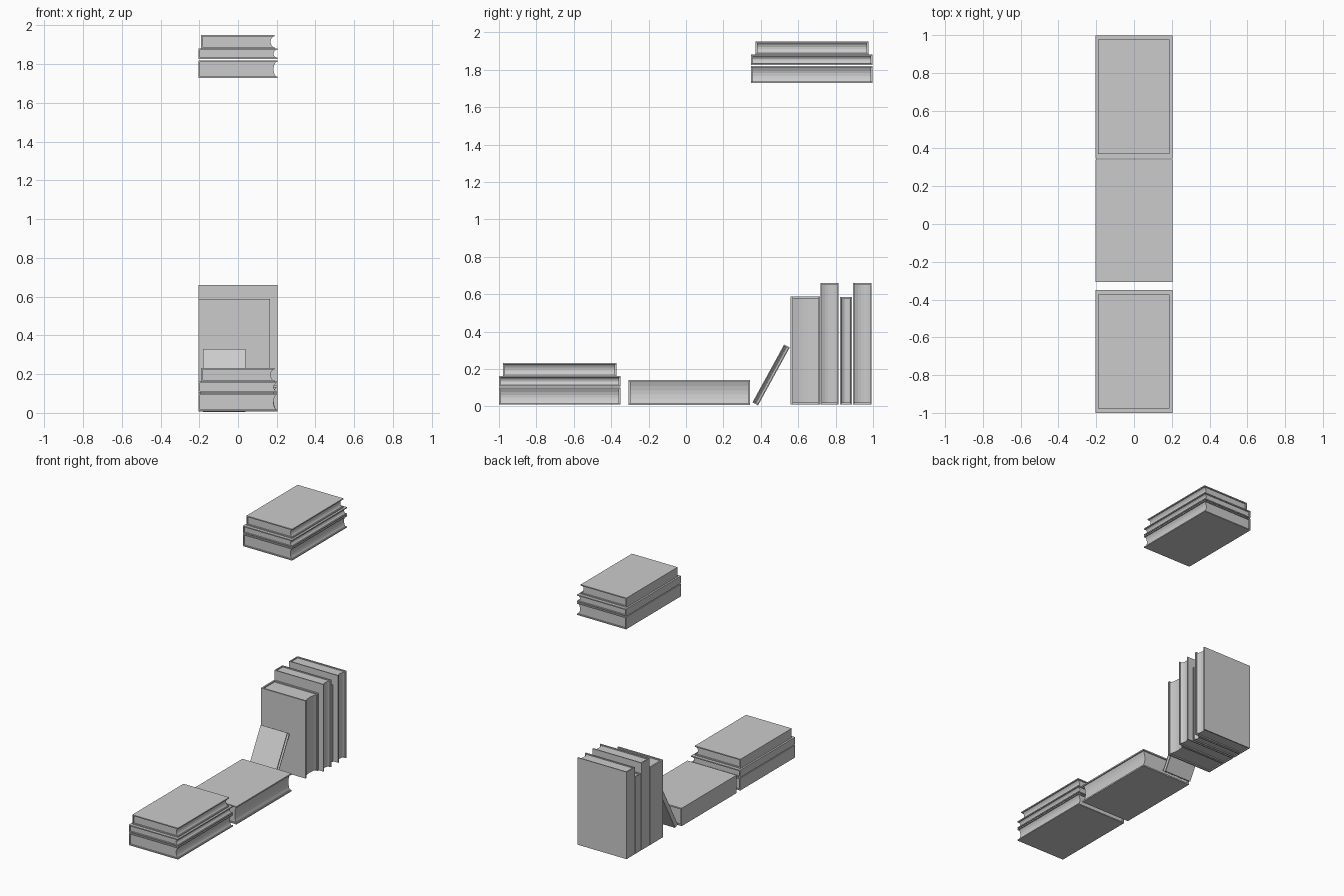
import bpy, bmesh, math
from mathutils import Matrix

if "Cube" in bpy.data.objects:
    bpy.data.objects.remove(bpy.data.objects["Cube"])


def prism(bm, profile, length):
    """Extrude an (x, z) profile along y, centred on the origin."""
    face = bm.faces.new([bm.verts.new((x, -length / 2, z)) for x, z in profile])
    out = bmesh.ops.extrude_face_region(bm, geom=[face])
    verts = [v for v in out["geom"] if isinstance(v, bmesh.types.BMVert)]
    bmesh.ops.translate(bm, verts=verts, vec=(0, length, 0))


def book(name, x0, x1, length, thick, y, z, tilt=0.0, cover=0.008, inset=0.008):
    """Hardback: U-shaped cover with its spine on -x and a hollowed page edge on +x."""
    w, h = (x1 - x0) / 2, thick / 2
    c = cover
    bm = bmesh.new()
    # cover boards and spine
    prism(bm, [(w, -h), (w, -h + c), (-w + c, -h + c),
               (-w + c, h - c), (w, h - c), (w, h), (-w, h), (-w, -h)], length)
    # page block with a concave fore edge
    p = h - c
    edge = [(w - inset - 0.012 * (1 - s * s), s * p)
            for s in (-1, -0.6, -0.2, 0.2, 0.6, 1)]
    prism(bm, [(-w + c, -p)] + edge + [(-w + c, p)], length - 2 * inset)
    bmesh.ops.recalc_face_normals(bm, faces=bm.faces)
    bm.transform(Matrix.Rotation(math.radians(tilt), 4, 'X'))
    mesh = bpy.data.meshes.new(name)
    bm.to_mesh(mesh)
    bm.free()
    ob = bpy.data.objects.new(name, mesh)
    ob.location = ((x0 + x1) / 2, y, z)
    bpy.context.collection.objects.link(ob)


# two matching stacks of three flat books: (x0, x1, length, z bottom, z top)
stack = [(-0.203, 0.203, 0.65, 0.0, 0.091),
         (-0.203, 0.203, 0.65, 0.097, 0.152),
         (-0.19, 0.188, 0.605, 0.152, 0.222)]
for label, y, base in (("low", -0.675, 0.009), ("high", 0.673, 1.729)):
    for i, (x0, x1, length, z0, z1) in enumerate(stack):
        book(f"{label}_stack_book_{i + 1}", x0, x1, length, z1 - z0, y, base + (z0 + z1) / 2)

# single thick book lying flat
book("flat_book", -0.203, 0.203, 0.65, 0.134, 0.017, 0.074, cover=0.01)

# upright row: (x1, y front, y back, z top)
for i, (x1, y0, y1, top) in enumerate([(0.165, 0.56, 0.717, 0.588),
                                       (0.203, 0.72, 0.815, 0.66),
                                       (0.165, 0.824, 0.888, 0.585),
                                       (0.203, 0.894, 0.992, 0.66)]):
    book(f"upright_book_{i + 1}", -0.203, x1, top - 0.009, y1 - y0, (y0 + y1) / 2,
         (top + 0.009) / 2, tilt=90, cover=0.012 if i == 0 else 0.008)

# small book leaning on the row
book("leaning_book", -0.18, 0.04, 0.353, 0.034, 0.455, 0.168, tilt=61.3, cover=0.005, inset=0.005)
